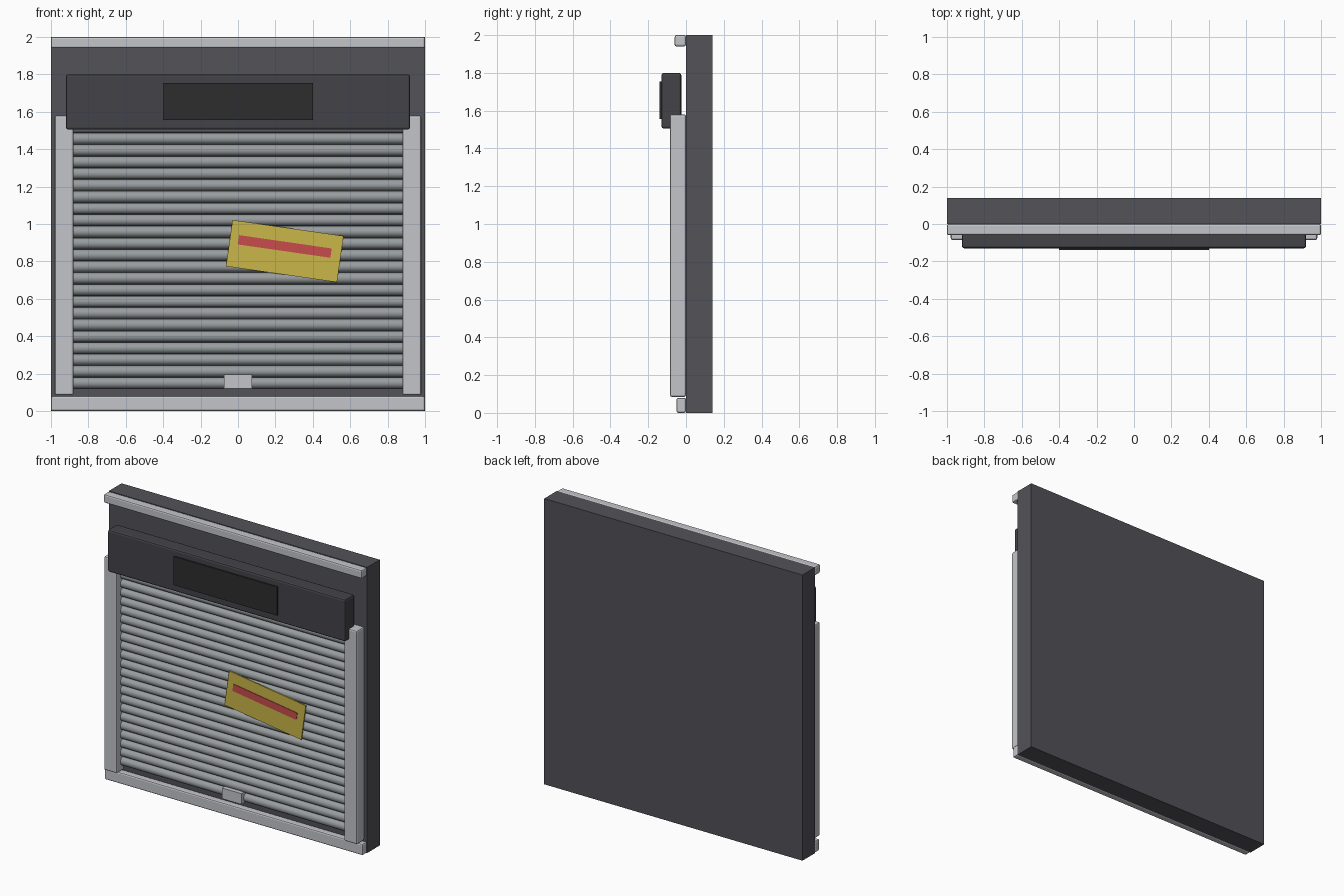
import bpy, math

if "Cube" in bpy.data.objects:
    bpy.data.objects.remove(bpy.data.objects["Cube"])

def mat(name, rgb):
    m = bpy.data.materials.new(name)
    lin = [((c / 255 + 0.055) / 1.055) ** 2.4 for c in rgb]
    m.diffuse_color = (*lin, 1)
    m.use_nodes = True
    m.node_tree.nodes["Principled BSDF"].inputs["Base Color"].default_value = m.diffuse_color
    return m

WALL = mat("dark wall", (82, 82, 88))
TRIM = mat("light metal", (196, 197, 201))
HOUSING = mat("housing grey", (68, 68, 73))
SLAT = mat("slat grey", (152, 157, 159))
SIGN = mat("sign black", (45, 45, 45))
YELLOW = mat("notice yellow", (202, 182, 72))
RED = mat("notice red", (200, 76, 76))

def box(name, x, y, z, m, bevel=0, tilt=0):
    """Box from (min, max) ranges, with optional bevel and tilt about y."""
    bpy.ops.mesh.primitive_cube_add(size=1, location=[sum(r) / 2 for r in (x, y, z)])
    o = bpy.context.object
    o.name = name
    o.data.name = name
    for v in o.data.vertices:
        v.co = [c * (r[1] - r[0]) for c, r in zip(v.co, (x, y, z))]
    o.rotation_euler.y = tilt
    o.data.materials.append(m)
    if bevel:
        b = o.modifiers.new("bevel", 'BEVEL')
        b.width = bevel
        b.segments = 2
    return o

# wall slab and horizontal trims
box("wall", (-1, 1), (0, 0.14), (0, 2), WALL)
box("top_trim", (-1, 1), (-0.06, 0), (1.94, 2), TRIM, 0.01)
box("bottom_trim", (-1, 1), (-0.05, 0), (0, 0.08), TRIM, 0.01)

# side guide rails
for s, n in ((-1, "left"), (1, "right")):
    box(n + "_rail", sorted((s * 0.88, s * 0.98)), (-0.085, 0), (0.085, 1.58), TRIM, 0.01)

# shutter: one rounded slat repeated upwards
bpy.ops.mesh.primitive_cylinder_add(vertices=16, radius=0.03, depth=1.78,
                                    location=(0, -0.015, 0.15), rotation=(0, math.pi / 2, 0))
slat = bpy.context.object
slat.name = "shutter_slats"
bpy.ops.object.transform_apply(location=False, rotation=True, scale=False)
slat.data.materials.append(SLAT)
bpy.ops.object.shade_smooth_by_angle()
arr = slat.modifiers.new("stack", 'ARRAY')
arr.count = 23
arr.use_relative_offset = False
arr.use_constant_offset = True
arr.constant_offset_displace = (0, 0, 0.0622)

# pull handle
box("handle", (-0.075, 0.075), (-0.07, -0.02), (0.12, 0.195), TRIM)

# roller housing with dark sign
box("roller_housing", (-0.92, 0.92), (-0.13, -0.025), (1.505, 1.8), HOUSING, 0.012)
box("sign_panel", (-0.4, 0.4), (-0.14, -0.128), (1.555, 1.755), SIGN)

# tilted notice with stripe
T = math.radians(8.2)
box("notice", (-0.05, 0.55), (-0.057, -0.049), (0.73, 0.98), YELLOW, tilt=T)
box("notice_stripe", (0, 0.5), (-0.061, -0.056), (0.855, 0.905), RED, tilt=T)
